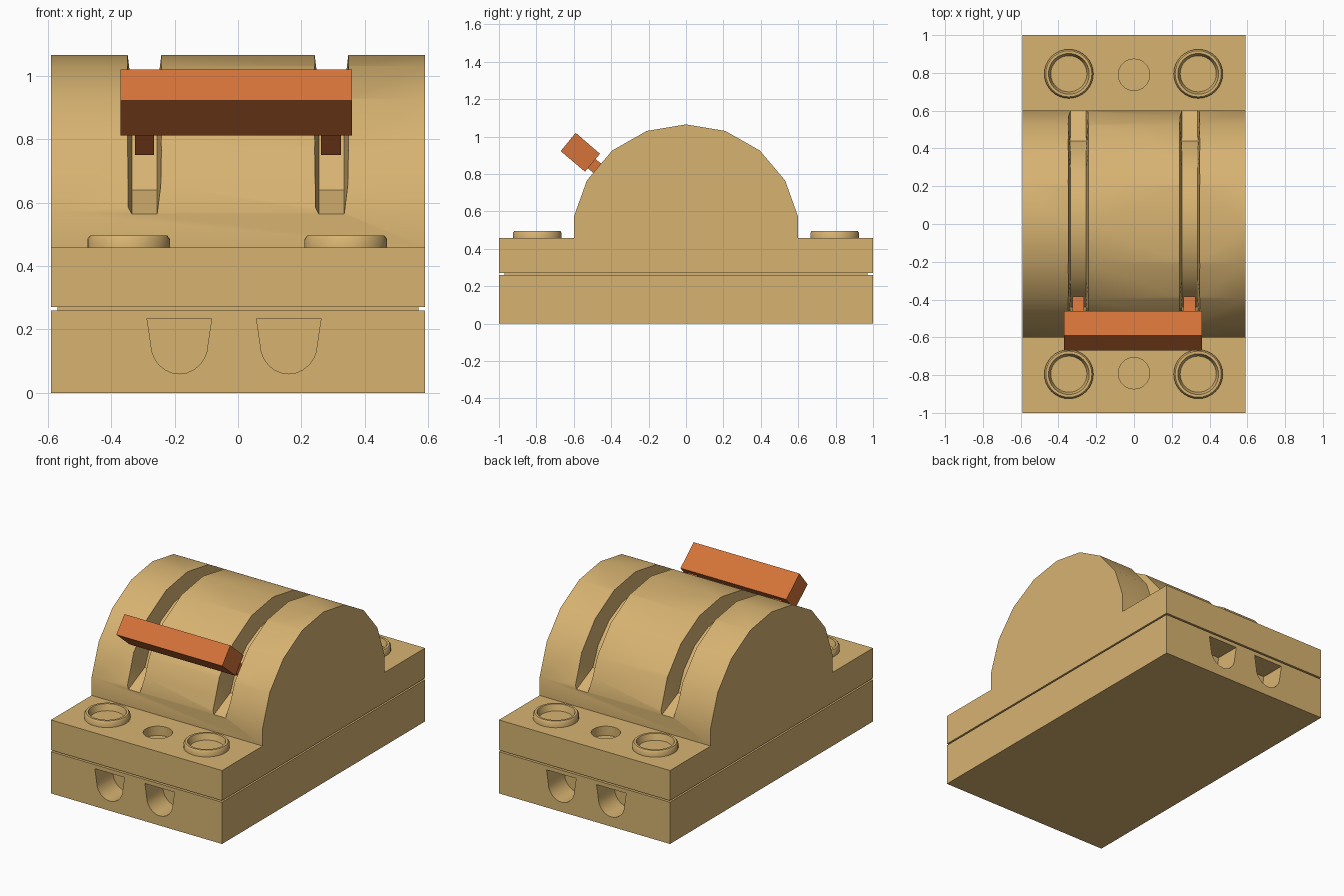
import bpy, bmesh, math

if "Cube" in bpy.data.objects:
    bpy.data.objects.remove(bpy.data.objects["Cube"])


def material(name, rgb):
    m = bpy.data.materials.new(name)
    m.diffuse_color = (*rgb, 1)
    m.use_nodes = True
    m.node_tree.nodes["Principled BSDF"].inputs["Base Color"].default_value = m.diffuse_color
    return m


TAN = material("tan_plastic", (0.68, 0.45, 0.165))
ORANGE = material("orange_handle", (0.66, 0.17, 0.04))


def make(name, rings, mat=None, smooth=None, closed=False):
    """Skin a list of equal-length closed rings, capping the ends unless closed."""
    bm = bmesh.new()
    vs = [[bm.verts.new(p) for p in r] for r in rings]
    n, k = len(rings[0]), len(rings)
    for i in range(k if closed else k - 1):
        a, b = vs[i], vs[(i + 1) % k]
        for j in range(n):
            bm.faces.new((a[j], a[(j + 1) % n], b[(j + 1) % n], b[j]))
    if not closed:
        bm.faces.new(vs[0])
        bm.faces.new(vs[-1])
    bmesh.ops.recalc_face_normals(bm, faces=bm.faces)
    me = bpy.data.meshes.new(name)
    bm.to_mesh(me)
    bm.free()
    ob = bpy.data.objects.new(name, me)
    bpy.context.collection.objects.link(ob)
    if mat:
        me.materials.append(mat)
    if smooth:
        shade(ob, smooth)
    return ob


def shade(ob, angle):
    bpy.ops.object.select_all(action='DESELECT')
    ob.select_set(True)
    bpy.context.view_layer.objects.active = ob
    bpy.ops.object.shade_smooth_by_angle(angle=math.radians(angle))


def prism_x(name, profile, x0, x1, mat=None):
    return make(name, [[(x, y, z) for y, z in profile] for x in (x0, x1)], mat)


def box(name, hx, hy, z0, z1, mat):
    return prism_x(name, [(-hy, z0), (hy, z0), (hy, z1), (-hy, z1)], -hx, hx, mat)


def circle(x, y, z, r, n=32):
    return [(x + r * math.cos(2 * math.pi * i / n), y + r * math.sin(2 * math.pi * i / n), z)
            for i in range(n)]


def cut(ob, cutters, angle=30):
    for c in cutters:
        m = ob.modifiers.new("cut", 'BOOLEAN')
        m.object, m.operation, m.solver = c, 'DIFFERENCE', 'EXACT'
        bpy.context.view_layer.objects.active = ob
        bpy.ops.object.modifier_apply(modifier=m.name)
        bpy.data.objects.remove(c)
    shade(ob, angle)


# Lower base with rounded wire openings at front and back
base = box("base", 0.59, 1.0, 0, 0.26, TAN)
openings = []
for cx in (-0.185, 0.16):
    u = [(0.102, 0.235)]
    u += [(0.09 * math.cos(t), 0.155 - 0.095 * math.sin(t))
          for t in [math.pi * i / 12 for i in range(13)]]
    u += [(-0.102, 0.235)]
    for s in (-1, 1):
        openings.append(make("opening_cutter", [[(cx + x, s * y, z) for x, z in u]
                                                for y in (0.84, 1.05)]))
cut(base, openings)

# Thin recessed seam between base and cover
box("seam", 0.57, 0.97, 0.255, 0.275, TAN)

# Cover: slab with domed middle
half = [(-0.6, 0.57), (-0.53, 0.765), (-0.395, 0.925), (-0.21, 1.03)]
dome = half + [(0, 1.065)] + [(-y, z) for y, z in reversed(half)]
cover = prism_x("cover", [(-1, 0.27), (-1, 0.458), (-0.6, 0.458)] + dome +
                [(0.6, 0.458), (1, 0.458), (1, 0.27)], -0.59, 0.59, TAN)

# Tapered lever slots over the dome and shallow centre holes
inner = [(-0.605, 0.562), (-0.44, 0.64), (-0.385, 0.76), (-0.28, 0.87), (-0.15, 0.935)]
outer = [(-0.66, 0.562), (-0.625, 0.66), (-0.55, 0.785), (-0.41, 0.945), (-0.215, 1.055)]
inner += [(0, 0.96)] + [(-y, z) for y, z in reversed(inner)]
outer += [(0, 1.09)] + [(-y, z) for y, z in reversed(outer)]
cutters = []
for cx in (-0.295, 0.295):
    cutters.append(make("slot_cutter", [
        [(cx - 0.04, *a), (cx + 0.04, *a), (cx + 0.056, *b), (cx - 0.056, *b)]
        for a, b in zip(inner, outer)]))
for s in (-1, 1):
    cutters.append(make("hole_cutter", [circle(0, s * 0.79, z, 0.083) for z in (0.40, 0.6)]))
cut(cover, cutters)

# Raised screw collars at the corners
for cx in (-0.345, 0.34):
    for s in (-1, 1):
        make("screw_collar", [circle(cx, s * 0.795, z, r) for r, z in
                              ((0.13, 0.45), (0.13, 0.485), (0.122, 0.496),
                               (0.108, 0.496), (0.093, 0.45))],
             TAN, 50, closed=True)

# Tilted handle bar with two pegs reaching into the slots
prism_x("handle_bar", [(-0.67, 0.922), (-0.59, 1.02), (-0.46, 0.908), (-0.54, 0.812)],
        -0.37, 0.36, ORANGE)
for x0, x1 in ((-0.325, -0.265), (0.262, 0.325)):
    prism_x("handle_peg", [(-0.51, 0.90), (-0.55, 0.85), (-0.425, 0.75), (-0.383, 0.80)],
            x0, x1, ORANGE)
